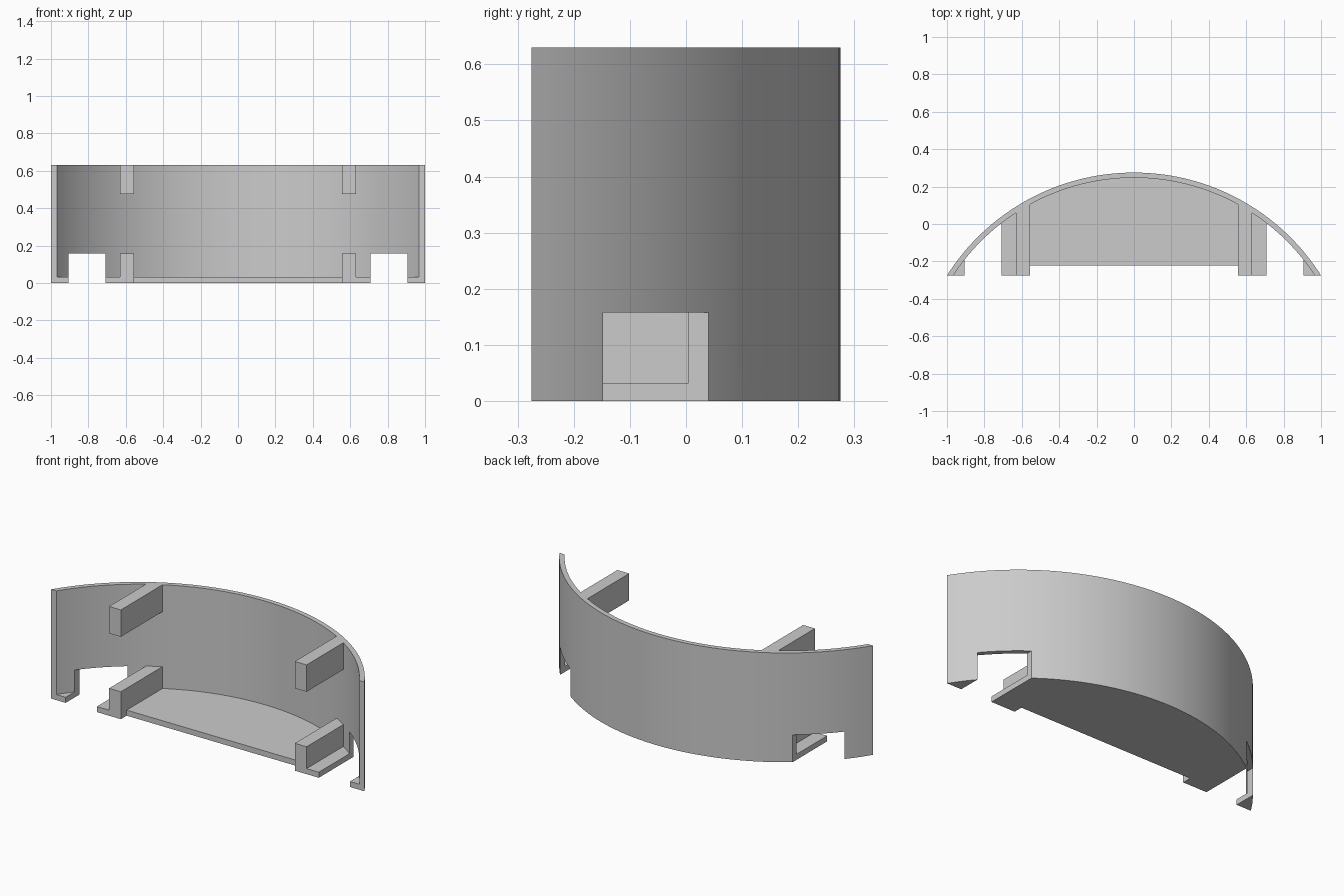
import bpy
import bmesh
import math

if "Cube" in bpy.data.objects:
    bpy.data.objects.remove(bpy.data.objects["Cube"], do_unlink=True)

FRONT, BACK = -0.275, 0.275
HEIGHT, FLOOR, POST = 0.63, 0.032, 0.158
R_OUT, R_IN = 1.184, 1.156
CENTRE_Y = BACK - R_OUT
SEGMENTS = 64

grey = bpy.data.materials.new("plain grey")
grey.use_nodes = True
grey.diffuse_color = (0.6, 0.6, 0.6, 1)
grey.node_tree.nodes["Principled BSDF"].inputs["Base Color"].default_value = (0.6, 0.6, 0.6, 1)


def arc(radius):
    """Plan points of the arc from right to left, ending on the front line."""
    end = math.acos((FRONT - CENTRE_Y) / radius)
    angles = [end * (2 * i / SEGMENTS - 1) for i in range(SEGMENTS + 1)]
    return [(radius * math.sin(a), CENTRE_Y + radius * math.cos(a)) for a in angles]


def finish(name, bm):
    bmesh.ops.recalc_face_normals(bm, faces=bm.faces)
    mesh = bpy.data.meshes.new(name)
    bm.to_mesh(mesh)
    bm.free()
    mesh.materials.append(grey)
    obj = bpy.data.objects.new(name, mesh)
    bpy.context.collection.objects.link(obj)
    return obj


def prism(name, plan, z0, z1):
    bm = bmesh.new()
    face = bm.faces.new([bm.verts.new((x, y, z0)) for x, y in plan])
    top = bmesh.ops.extrude_face_region(bm, geom=[face])["geom"]
    verts = [v for v in top if isinstance(v, bmesh.types.BMVert)]
    bmesh.ops.translate(bm, verts=verts, vec=(0, 0, z1 - z0))
    return finish(name, bm)


def bore(name, x, z, radius, y0, y1):
    bm = bmesh.new()
    bmesh.ops.create_cone(bm, cap_ends=True, segments=32, radius1=radius,
                          radius2=radius, depth=y1 - y0)
    for v in bm.verts:
        v.co = (v.co.x + x, v.co.z + (y0 + y1) / 2, v.co.y + z)
    return finish(name, bm)


def combine(target, tool, operation):
    mod = target.modifiers.new(operation, "BOOLEAN")
    mod.operation, mod.solver, mod.object = operation, "EXACT", tool
    tool.hide_render = True
    bpy.context.view_layer.objects.active = target
    bpy.ops.object.modifier_apply(modifier=mod.name)
    bpy.data.objects.remove(tool, do_unlink=True)


# Curved wall
wall = prism("curved_wall_bracket", arc(R_OUT) + arc(R_IN)[::-1], 0, HEIGHT)

# Floor with a shallow recess between the posts
R_MID = (R_OUT + R_IN) / 2
POST_IN, POST_OUT, RECESS = 0.555, 0.63, -0.222
floor_plan = arc(R_MID) + [(POST_IN, FRONT), (POST_IN, RECESS),
                           (-POST_IN, RECESS), (-POST_IN, FRONT)]
combine(wall, prism("floor", floor_plan, 0, FLOOR), "UNION")


def wall_y(x):
    return CENTRE_Y + math.sqrt(R_MID ** 2 - x ** 2)


# Four screw posts reaching forward from the wall
for side in (-1, 1):
    plan = [(side * POST_IN, FRONT), (side * POST_OUT, FRONT),
            (side * POST_OUT, wall_y(POST_OUT)), (side * POST_IN, wall_y(POST_IN))]
    for z0, z1 in ((0, POST), (HEIGHT - POST + 0.003, HEIGHT)):
        combine(wall, prism("post", plan, z0, z1), "UNION")

# Side notches, screw holes and their wider bores from the back
for side in (-1, 1):
    notch = [(side * 0.708, -0.5), (side * 0.907, -0.5),
             (side * 0.907, 0.4), (side * 0.708, 0.4)]
    combine(wall, prism("notch_cutter", notch, -0.1, POST), "DIFFERENCE")
    for z in (0.08, 0.552):
        x = side * (POST_IN + POST_OUT) / 2
        combine(wall, bore("hole_cutter", x, z, 0.021, -0.5, 0.4), "DIFFERENCE")
        combine(wall, bore("bore_cutter", x, z, 0.0365, 0, 0.4), "DIFFERENCE")

# Smooth curves, sharp edges
bpy.ops.object.select_all(action="DESELECT")
wall.select_set(True)
bpy.context.view_layer.objects.active = wall
bpy.ops.object.shade_smooth_by_angle(angle=math.radians(30))
